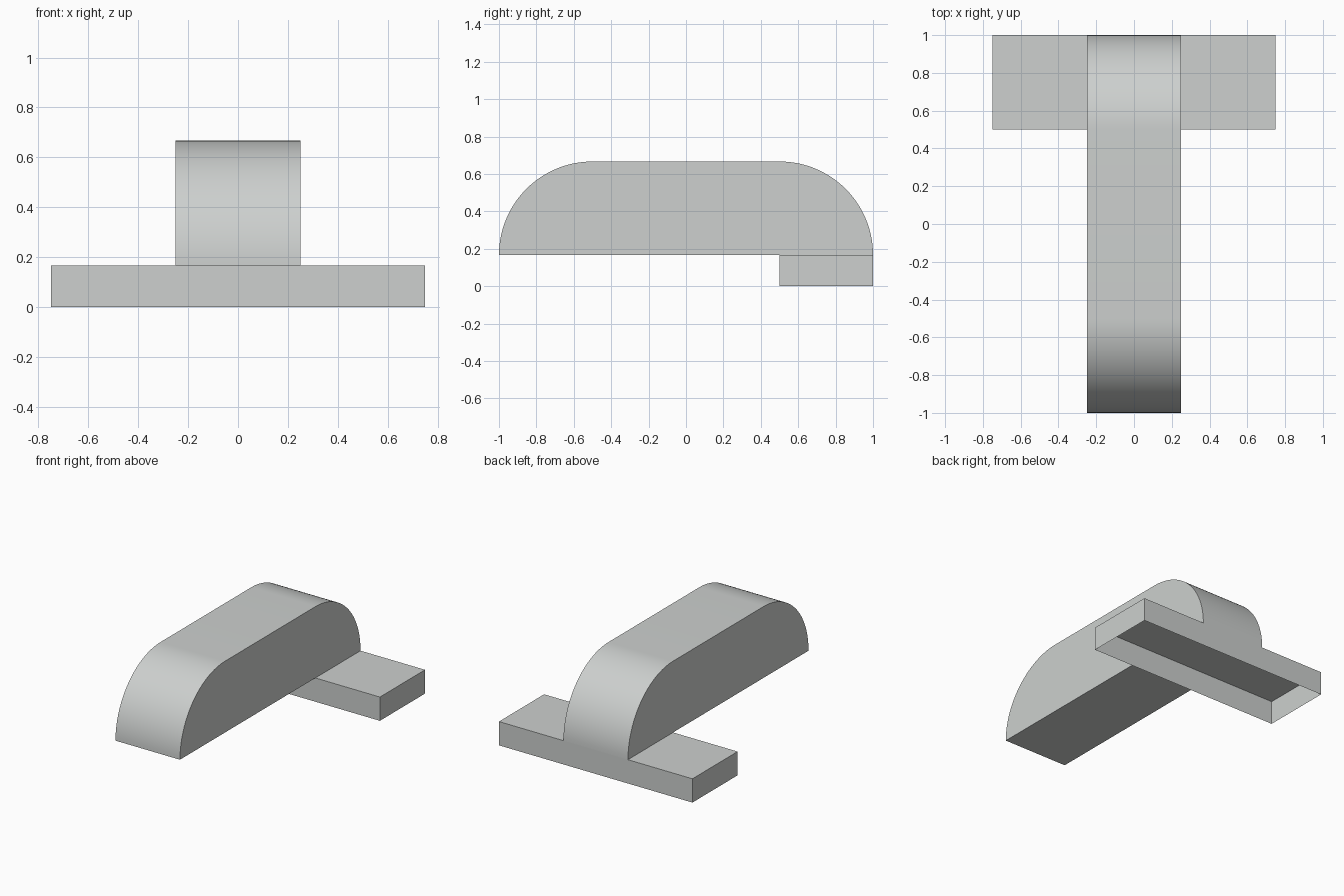
import bpy, bmesh, math

if "Cube" in bpy.data.objects:
    bpy.data.objects.remove(bpy.data.objects["Cube"])

BASE_H = 1 / 6      # height of the foot, where the body starts
R = 0.5             # radius of the rounded body ends
SEG = 32

grey = bpy.data.materials.new("light_grey")
grey.diffuse_color = (0.61, 0.63, 0.62, 1)
grey.use_nodes = True
grey.node_tree.nodes["Principled BSDF"].inputs["Base Color"].default_value = grey.diffuse_color


def finish(bm, name):
    bmesh.ops.recalc_face_normals(bm, faces=bm.faces)
    mesh = bpy.data.meshes.new(name)
    bm.to_mesh(mesh)
    bm.free()
    mesh.materials.append(grey)
    obj = bpy.data.objects.new(name, mesh)
    bpy.context.collection.objects.link(obj)
    return obj


# Rounded body: side profile in y/z, extruded across x
arc = [(0.5 + R * math.cos(a), BASE_H + R * math.sin(a))
       for a in (math.pi / 2 * i / SEG for i in range(SEG + 1))]
profile = arc + [(-y, z) for y, z in reversed(arc)]
bm = bmesh.new()
side = bm.faces.new([bm.verts.new((-0.25, y, z)) for y, z in profile])
ext = bmesh.ops.extrude_face_region(bm, geom=[side], use_keep_orig=True)
bmesh.ops.translate(bm, vec=(0.5, 0, 0),
                    verts=[v for v in ext["geom"] if isinstance(v, bmesh.types.BMVert)])
body = finish(bm, "rounded_body")
bpy.context.view_layer.objects.active = body
body.select_set(True)
bpy.ops.object.shade_smooth_by_angle(angle=math.radians(30))

# Cross foot: thin-walled box, open underneath
bm = bmesh.new()
bmesh.ops.create_cube(bm, size=1)
bmesh.ops.scale(bm, vec=(1.5, 0.5, BASE_H), verts=bm.verts)
bmesh.ops.translate(bm, vec=(0, 0.75, BASE_H / 2), verts=bm.verts)
bm.normal_update()
bmesh.ops.delete(bm, geom=[f for f in bm.faces if f.normal.z < -0.5], context='FACES_ONLY')
foot = finish(bm, "cross_foot")
